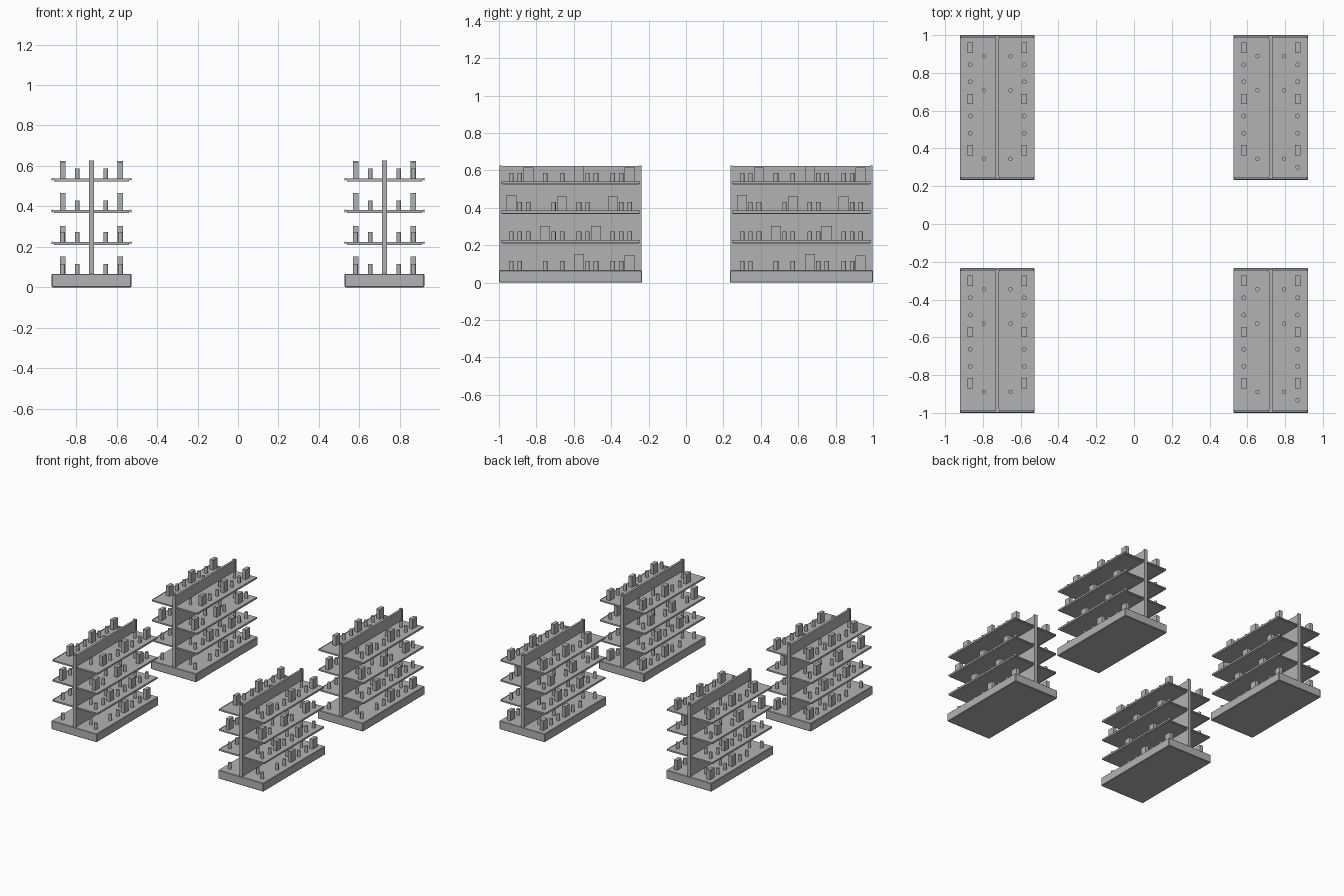
import bpy, bmesh
from mathutils import Matrix, Vector

if "Cube" in bpy.data.objects:
    bpy.data.objects.remove(bpy.data.objects["Cube"])

grey = bpy.data.materials.new("shelf grey")
grey.diffuse_color = (0.45, 0.45, 0.45, 1)
grey.use_nodes = True
grey.node_tree.nodes["Principled BSDF"].inputs["Base Color"].default_value = grey.diffuse_color

CX, CY = 0.724, 0.617            # centres of the four units
HX, HY = 0.197, 0.383            # half footprint of one unit
DECKS = [0.067, 0.225, 0.382, 0.539]

# W = box, n = can, . = gap, listed front to back along the shelf edge
OUTER = ["n.nnWnnW", "nnWnnWnn", "Wn.Wn.Wn", "nWnnWnnW"]
INNER = ["n.nn", "nnnn", "nnnn", "n.nn"]


def add_box(bm, x0, x1, y0, y1, z0, z1):
    size = Vector((x1 - x0, y1 - y0, z1 - z0))
    mid = Vector((x0 + x1, y0 + y1, z0 + z1)) / 2
    bmesh.ops.create_cube(bm, size=1, matrix=Matrix.Translation(mid) @ Matrix.Diagonal((*size, 1)))


def add_can(bm, x, y, z, r, h):
    bmesh.ops.create_cone(bm, cap_ends=True, segments=12, radius1=r, radius2=r, depth=h,
                          matrix=Matrix.Translation((x, y, z + h / 2)))


def finish(bm, name, smooth=False):
    mesh = bpy.data.meshes.new(name)
    for f in bm.faces:
        f.smooth = smooth and len(f.verts) == 4
    if smooth:
        for e in bm.edges:
            e.smooth = all(len(f.verts) == 4 for f in e.link_faces)
    bm.to_mesh(mesh)
    bm.free()
    mesh.materials.append(grey)
    return mesh


def place(mesh, x, y):
    ob = bpy.data.objects.new(mesh.name, mesh)
    ob.location = (x, y, 0)
    bpy.context.collection.objects.link(ob)


# plinth with chamfered edges
bm = bmesh.new()
add_box(bm, -HX, HX, -HY, HY, 0, DECKS[0])
bmesh.ops.bevel(bm, geom=bm.edges[:], offset=0.004, segments=1, affect='EDGES')
plinth = finish(bm, "plinth")

# central back panel with a post at each end
bm = bmesh.new()
add_box(bm, -0.008, 0.008, -HY + 0.014, HY - 0.014, 0.06, 0.622)
panel = finish(bm, "back_panel")
bm = bmesh.new()
for s in (-1, 1):
    y = s * (HY - 0.010)
    add_box(bm, -0.013, 0.013, y - 0.007, y + 0.007, 0.06, 0.627)
posts = finish(bm, "end_posts")

# shelf decks with a narrower support below and a front rail
bm = bmesh.new()
rails_bm = bmesh.new()
L = HY - 0.012
for z in DECKS[1:]:
    for s in (-1, 1):
        a, b = sorted((s * 0.008, s * 0.193))
        add_box(bm, a, b, -L, L, z - 0.008, z)
        a, b = sorted((s * 0.008, s * 0.186))
        add_box(bm, a, b, -L + 0.006, L - 0.006, z - 0.015, z - 0.008)
        a, b = sorted((s * 0.192, s * HX))
        add_box(rails_bm, a, b, -L, L, z - 0.012, z + 0.002)
decks = finish(bm, "shelf_decks")
rails = finish(rails_bm, "shelf_rails")


# goods on the shelves: cans and tall boxes on both sides
def goods(gap_sides):
    cans, boxes = bmesh.new(), bmesh.new()
    for level, z in enumerate(DECKS):
        for s in (-1, 1):
            for i, kind in enumerate(OUTER[level]):
                y = -0.317 + 0.0905 * i
                if level == 3 and i == 0 and s in gap_sides:
                    continue
                if kind == "W":
                    x = s * 0.1425
                    h = 0.085 if i in (4, 0) else 0.077
                    add_box(boxes, x - 0.014, x + 0.014, y - 0.027, y + 0.027, z, z + h)
                elif kind == "n":
                    add_can(cans, s * 0.1425, y, z, 0.0125, 0.048)
            for i, kind in enumerate(INNER[level]):
                if kind == "n":
                    y = -0.317 + 0.0905 * (2 * i + 0.5)
                    add_can(cans, s * 0.0705, y, z, 0.0115, 0.048)
    return finish(cans, "cans", True), finish(boxes, "boxes")


stock = {-1: goods((-1, 1)), 1: goods((-1,))}

# four identical units
for sx in (-1, 1):
    for sy in (-1, 1):
        for mesh in (plinth, panel, posts, decks, rails, *stock[sx]):
            place(mesh, sx * CX, sy * CY)
